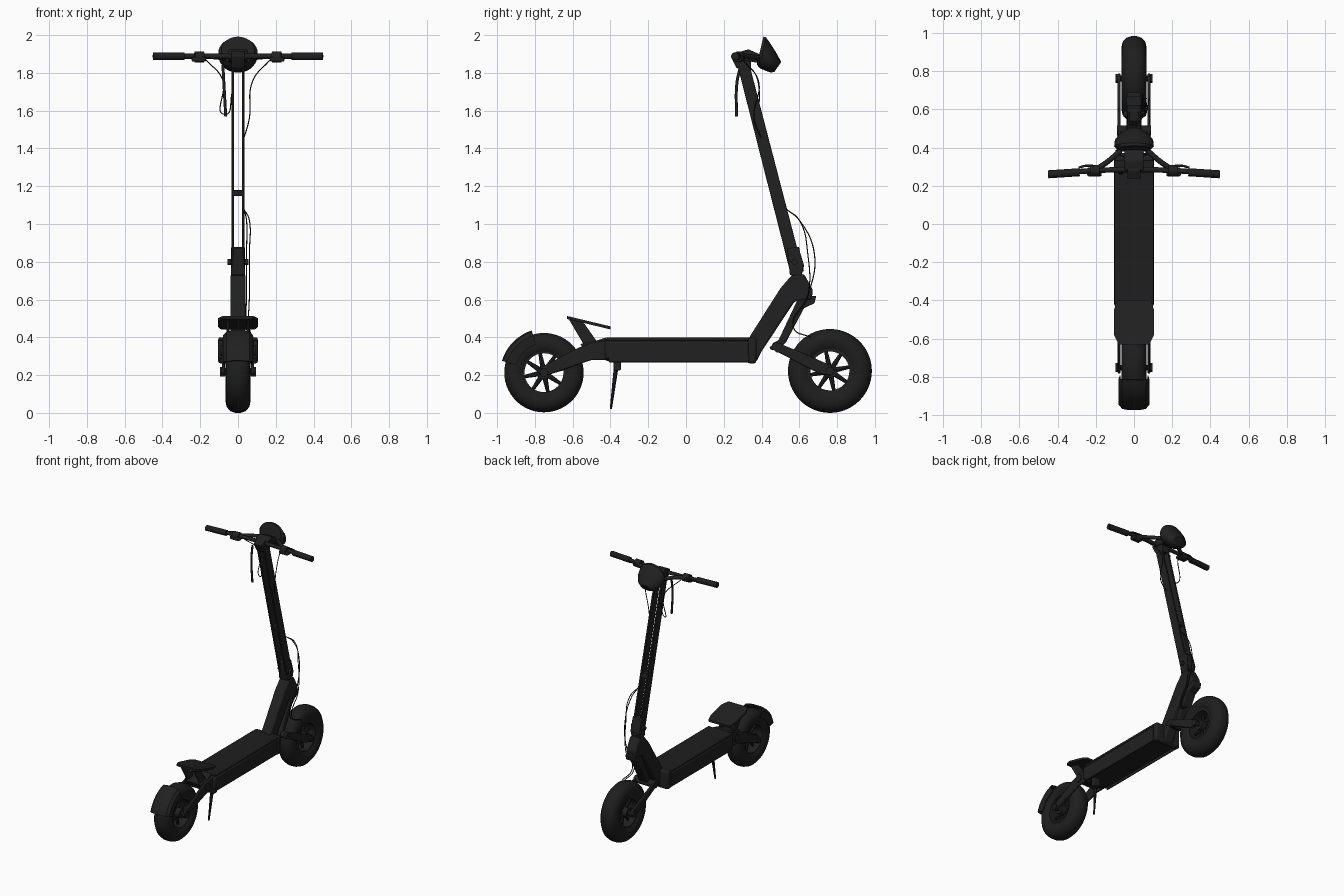
import bpy, bmesh, math
from mathutils import Vector

cube = bpy.data.objects.get("Cube")
if cube:
    bpy.data.objects.remove(cube, do_unlink=True)


def material(name, value):
    m = bpy.data.materials.new(name)
    m.use_nodes = True
    col = (value, value, value, 1)
    m.diffuse_color = col
    m.node_tree.nodes["Principled BSDF"].inputs["Base Color"].default_value = col
    return m


BODY = material("matte black", 0.015)
RUBBER = material("rubber black", 0.013)


def finish(name, bm, mat, bevel=0):
    bmesh.ops.recalc_face_normals(bm, faces=bm.faces)
    me = bpy.data.meshes.new(name)
    bm.to_mesh(me)
    bm.free()
    me.materials.append(mat)
    ob = bpy.data.objects.new(name, me)
    bpy.context.collection.objects.link(ob)
    if bevel:
        mod = ob.modifiers.new("Bevel", "BEVEL")
        mod.width, mod.segments = bevel, 2
    return ob


def loft(name, rings, mat=BODY, caps=True, closed=False, bevel=0):
    """Skin a list of equal-length vertex loops."""
    bm = bmesh.new()
    vs = [[bm.verts.new(p) for p in r] for r in rings]
    n = len(vs[0])
    pairs = list(zip(vs, vs[1:])) + ([(vs[-1], vs[0])] if closed else [])
    for a, b in pairs:
        for i in range(n):
            j = (i + 1) % n
            bm.faces.new((a[i], a[j], b[j], b[i]))
    if caps and not closed:
        bm.faces.new(vs[0])
        bm.faces.new(vs[-1])
    return finish(name, bm, mat, bevel)


def prism(name, pts, x0, x1, mat=BODY, bevel=0.006):
    """Side profile in (y, z), extruded across x."""
    return loft(name, [[(x, y, z) for y, z in pts] for x in (x0, x1)], mat, bevel=bevel)


def box(name, x, y, z, mat=BODY, bevel=0.006):
    return prism(name, [(y[0], z[0]), (y[1], z[0]), (y[1], z[1]), (y[0], z[1])], x[0], x[1], mat, bevel)


def rod(name, a, b, r, mat=BODY, r2=None, sides=16):
    a, b = Vector(a), Vector(b)
    q = (b - a).to_track_quat("Z", "Y")
    rings = []
    for c, rad in ((a, r), (b, r2 or r)):
        rings.append([c + q @ Vector((rad * math.cos(t), rad * math.sin(t), 0))
                      for t in (math.tau * i / sides for i in range(sides))])
    return loft(name, rings, mat)


def tube(name, pts, r, mat=RUBBER):
    cu = bpy.data.curves.new(name, "CURVE")
    cu.dimensions = "3D"
    cu.bevel_depth, cu.bevel_resolution, cu.use_fill_caps = r, 2, True
    sp = cu.splines.new("BEZIER")
    sp.bezier_points.add(len(pts) - 1)
    for bp, p in zip(sp.bezier_points, pts):
        bp.co = p
        bp.handle_left_type = bp.handle_right_type = "AUTO"
    cu.materials.append(mat)
    ob = bpy.data.objects.new(name, cu)
    bpy.context.collection.objects.link(ob)


def sweep(name, section, cy, cz, a0, a1, steps, mat, full=False):
    """Turn an (x, radius) section about an x-axis through (cy, cz)."""
    rings = []
    for i in range(steps):
        a = math.radians(a0 + (a1 - a0) * i / (steps if full else steps - 1))
        rings.append([(x, cy + r * math.cos(a), cz + r * math.sin(a)) for x, r in section])
    return loft(name, rings, mat, closed=full)


SIDES = (("right", -1), ("left", 1))


# Wheels
def wheel(tag, cy, cz, R):
    half = [(0.045, 0.5), (0.058, 0.58), (0.066, 0.72), (0.06, 0.86), (0.04, 0.96), (0.014, 1)]
    tyre = [(x, r * R) for x, r in half] + [(-x, r * R) for x, r in reversed(half)]
    sweep(tag + "_tyre", tyre, cy, cz, 0, 360, 56, RUBBER, True)
    rim = [(0.05, 0.103), (0.05, 0.118), (-0.05, 0.118), (-0.05, 0.103)]
    sweep(tag + "_rim", rim, cy, cz, 0, 360, 40, BODY, True)
    rod(tag + "_hub", (-0.05, cy, cz), (0.05, cy, cz), 0.035, sides=24)
    rod(tag + "_axle", (-0.092, cy, cz), (0.092, cy, cz), 0.015)
    for s, k in SIDES:
        rod(f"{tag}_axle_nut_{s}", (k * 0.07, cy, cz), (k * 0.096, cy, cz), 0.024, sides=6)
    for i in range(8):
        a = math.tau * i / 8 + 0.2
        d = Vector((0, math.cos(a), math.sin(a)))
        c = Vector((0, cy, cz))
        rod(f"{tag}_spoke_{i}", c + d * 0.03, c + d * 0.106, 0.014, r2=0.009, sides=8)


wheel("front", 0.762, 0.222, 0.222)
wheel("rear", -0.752, 0.213, 0.21)

# Deck: shell, underside lip, mat and end caps
box("deck", (-0.105, 0.105), (-0.43, 0.335), (0.285, 0.383), bevel=0.012)
box("deck_mat", (-0.103, 0.103), (-0.42, 0.335), (0.381, 0.4), RUBBER)
for s, k in SIDES:
    box("deck_lip_" + s, (k * 0.092, k * 0.105), (-0.41, 0.335), (0.268, 0.31))
box("deck_front_cap", (-0.105, 0.105), (0.325, 0.372), (0.262, 0.4), bevel=0.012)
prism("deck_rear_cap", [(-0.4, 0.27), (-0.43, 0.28), (-0.54, 0.335), (-0.56, 0.365),
                        (-0.5, 0.375), (-0.42, 0.4)], -0.07, 0.07)

# Rear swing arms and pivot
rod("rear_pivot", (-0.092, -0.495, 0.33), (0.092, -0.495, 0.33), 0.03)
for s, k in SIDES:
    prism("rear_arm_" + s, [(-0.41, 0.385), (-0.41, 0.28), (-0.5, 0.28), (-0.76, 0.19),
                            (-0.785, 0.215), (-0.76, 0.245), (-0.57, 0.345), (-0.5, 0.37)],
          k * 0.07, k * 0.086)

# Rear foot rest with chamfered plan outline
outline = [(0.09, -0.4), (0.105, -0.45), (0.105, -0.58), (0.08, -0.63)]
outline += [(-x, y) for x, y in reversed(outline)]
slope = lambda y: 0.45 - (y + 0.4) * 0.24
loft("foot_rest", [[(x, y, slope(y) + h) for x, y in outline] for h in (-0.008, 0.008)])
for s, k in SIDES:
    prism("foot_rest_support_" + s, [(-0.62, 0.495), (-0.54, 0.475), (-0.47, 0.375), (-0.54, 0.36)],
          k * 0.045, k * 0.06)

# Rear mudguard, arched channel
guard = [(0.075, 0.165), (0.08, 0.215), (0.062, 0.236), (0.03, 0.243)]
guard += [(-x, r) for x, r in reversed(guard)]
guard += [(x * 0.93, r - 0.008 if abs(x) < 0.07 else r) for x, r in reversed(guard)]
sweep("rear_mudguard", guard, -0.742, 0.205, 108, 163, 14, BODY)

# Kickstand
rod("kickstand_leg", (0.04, -0.365, 0.28), (0.03, -0.398, 0.02), 0.014, r2=0.006, sides=8)
box("kickstand_mount", (0.015, 0.065), (-0.385, -0.345), (0.225, 0.29))

# Neck frame
prism("neck", [(0.335, 0.4), (0.335, 0.27), (0.372, 0.27), (0.4, 0.325), (0.575, 0.59),
               (0.665, 0.6), (0.672, 0.65), (0.625, 0.735), (0.56, 0.73), (0.5, 0.66)],
      -0.04, 0.04, bevel=0.01)
prism("suspension_link", [(0.6, 0.62), (0.69, 0.62), (0.68, 0.58), (0.625, 0.555),
                          (0.53, 0.375), (0.49, 0.33), (0.445, 0.335), (0.46, 0.37), (0.49, 0.385)],
      -0.036, 0.036)
rod("front_pivot", (-0.088, 0.49, 0.345), (0.088, 0.49, 0.345), 0.026)
for s, k in SIDES:
    prism("front_arm_" + s, [(0.44, 0.345), (0.475, 0.375), (0.6, 0.325), (0.77, 0.25),
                             (0.79, 0.222), (0.765, 0.195), (0.7, 0.21), (0.52, 0.305)],
          k * 0.07, k * 0.086)

# Steering column: two side rails with cross blocks
for s, k in SIDES:
    prism("column_rail_" + s, [(0.545, 0.77), (0.61, 0.79), (0.338, 1.835), (0.275, 1.83)],
          k * 0.02, k * 0.034, bevel=0.003)
prism("column_block", [(0.45, 1.148), (0.515, 1.15), (0.505, 1.18), (0.442, 1.178)], -0.026, 0.026, bevel=0.002)
prism("column_clamp", [(0.55, 0.73), (0.61, 0.72), (0.625, 0.78), (0.595, 0.88), (0.535, 0.87)],
      -0.037, 0.037)
rod("clamp_bolt", (-0.055, 0.575, 0.8), (0.055, 0.575, 0.8), 0.016)
prism("fold_latch", [(0.6, 0.74), (0.625, 0.75), (0.598, 0.88), (0.58, 0.87)], -0.02, 0.02)
prism("column_head", [(0.268, 1.825), (0.345, 1.81), (0.345, 1.9), (0.28, 1.915), (0.235, 1.89)],
      -0.035, 0.035)

# Handlebar, grips, controls and levers
tube("handlebar", [(-0.44, 0.262, 1.888), (-0.2, 0.28, 1.888), (0, 0.285, 1.888),
                   (0.2, 0.28, 1.888), (0.44, 0.262, 1.888)], 0.014, BODY)
for s, k in SIDES:
    rod("grip_" + s, (k * 0.285, 0.271, 1.888), (k * 0.45, 0.26, 1.888), 0.021, RUBBER)
    rod("control_ring_" + s, (k * 0.18, 0.281, 1.885), (k * 0.23, 0.277, 1.885), 0.029)
    box("control_pod_" + s, (k * 0.17, k * 0.245), (0.25, 0.295), (1.86, 1.885))
    tube("brake_lever_" + s, [(k * 0.18, 0.3, 1.89), (k * 0.25, 0.305, 1.892), (k * 0.29, 0.295, 1.885)], 0.006, BODY)
    tube("lamp_bracket_" + s, [(k * 0.2, 0.285, 1.888), (k * 0.14, 0.325, 1.887), (k * 0.07, 0.385, 1.88)], 0.014, BODY)
prism("display_arm", [(0.28, 1.87), (0.4, 1.85), (0.41, 1.89), (0.33, 1.925), (0.28, 1.91)], -0.05, 0.05)

# Headlamp shell: tilted ellipses given by low point, high point and half width
shell = [((0.375, 1.845), (0.41, 1.992), 0.088), ((0.39, 1.825), (0.424, 1.988), 0.104),
         ((0.425, 1.81), (0.455, 1.943), 0.1), ((0.45, 1.802), (0.484, 1.896), 0.08),
         ((0.468, 1.805), (0.504, 1.858), 0.045)]
rings = []
for lo, hi, w in shell:
    lo, hi = Vector((0, *lo)), Vector((0, *hi))
    rings.append([(lo + hi) / 2 + (hi - lo) / 2 * math.sin(t) + Vector((w * math.cos(t), 0, 0))
                  for t in (math.tau * i / 32 for i in range(32))])
loft("headlamp", rings)

# Cables and hanging strap
tube("strap", [(-0.08, 0.29, 1.84), (-0.075, 0.27, 1.75), (-0.065, 0.267, 1.57)], 0.008)
tube("brake_cable_right", [(-0.17, 0.3, 1.87), (-0.08, 0.38, 1.76), (-0.07, 0.36, 1.58), (-0.03, 0.35, 1.7)], 0.003)
tube("brake_cable_left", [(0.17, 0.3, 1.87), (0.075, 0.385, 1.75), (0.06, 0.36, 1.56), (0.03, 0.4, 1.45)], 0.003)
for i, reach in enumerate((0.68, 0.645)):
    x = 0.045 + 0.015 * i
    tube(f"lower_cable_{i}", [(0.03, 0.53, 1.08), (x, 0.6, 1.02), (x, reach, 0.84), (x, 0.645, 0.62),
                              (x, 0.57, 0.45), (x + 0.02, 0.66, 0.4)], 0.003)

# Smooth shading with sharp edges kept
bpy.ops.object.select_all(action="DESELECT")
for ob in bpy.context.collection.objects:
    if ob.type == "MESH" and ob.data.materials and ob.data.materials[0] in (BODY, RUBBER):
        ob.select_set(True)
        bpy.context.view_layer.objects.active = ob
bpy.ops.object.shade_smooth_by_angle(angle=math.radians(35))
